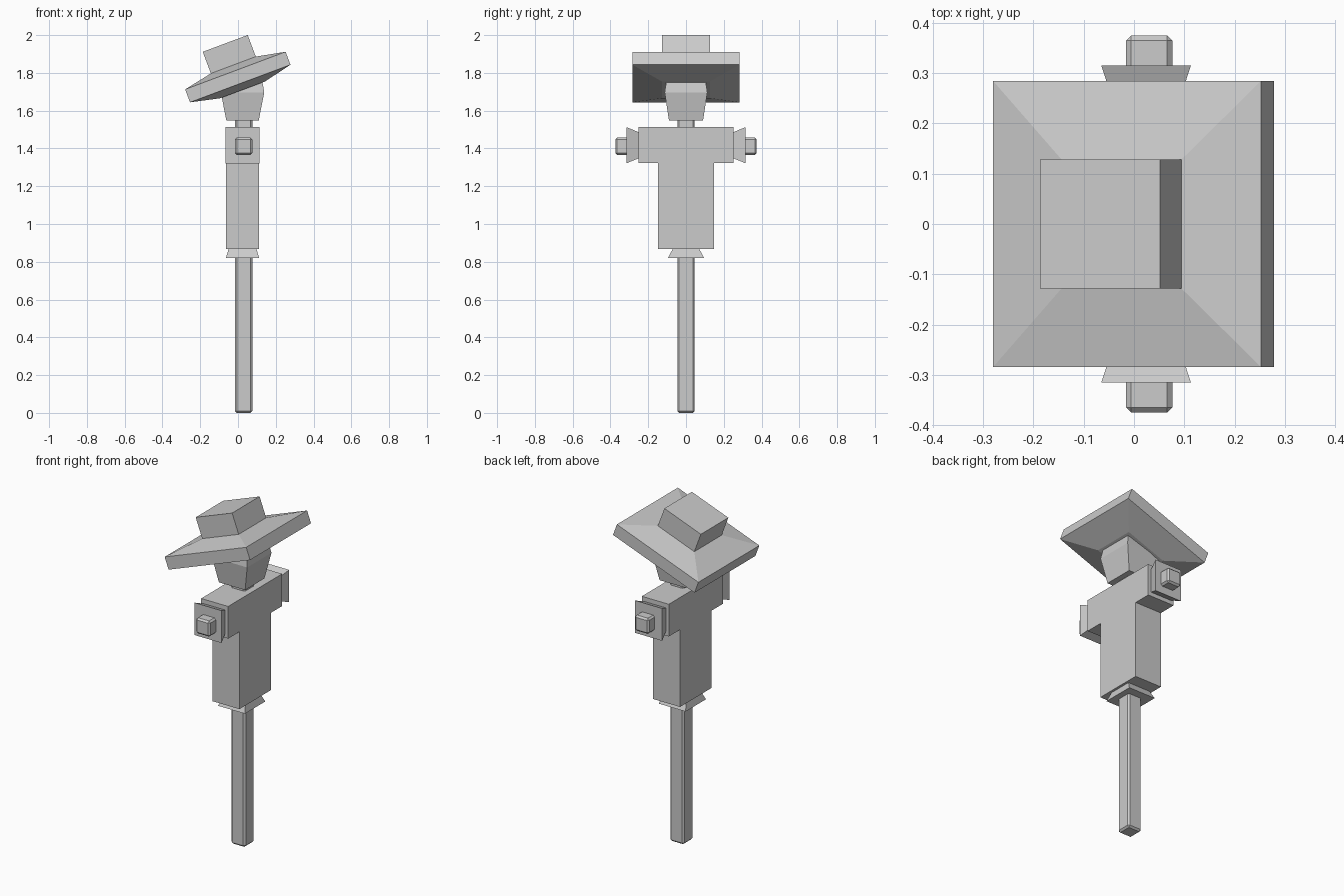
import bpy
import bmesh
from math import radians
from mathutils import Matrix, Vector

default = bpy.data.objects.get("Cube")
if default:
    bpy.data.objects.remove(default, do_unlink=True)

grey = bpy.data.materials.new("plain grey")
grey.use_nodes = True
colour = (0.6, 0.6, 0.6, 1)
grey.diffuse_color = colour
grey.node_tree.nodes["Principled BSDF"].inputs["Base Color"].default_value = colour


def finish(name, bm, matrix=Matrix()):
    bm.transform(matrix)
    bmesh.ops.recalc_face_normals(bm, faces=bm.faces)
    mesh = bpy.data.meshes.new(name)
    bm.to_mesh(mesh)
    bm.free()
    mesh.materials.append(grey)
    obj = bpy.data.objects.new(name, mesh)
    bpy.context.collection.objects.link(obj)
    return obj


def loft(name, sections, matrix=Matrix()):
    """Stack rectangles given as (z, half width x, half width y)."""
    bm = bmesh.new()
    rings = [[bm.verts.new((sx * hx, sy * hy, z))
              for sx, sy in ((-1, -1), (1, -1), (1, 1), (-1, 1))]
             for z, hx, hy in sections]
    for low, high in zip(rings, rings[1:]):
        for i in range(4):
            j = (i + 1) % 4
            bm.faces.new((low[i], low[j], high[j], high[i]))
    bm.faces.new(rings[0][::-1])
    bm.faces.new(rings[-1])
    return finish(name, bm, matrix)


def pole(name, length, matrix):
    """Square bar with chamfered edges, centred on its own origin."""
    obj = loft(name, [(-length / 2, 0.046, 0.046), (length / 2, 0.046, 0.046)], matrix)
    bevel = obj.modifiers.new("chamfer", "BEVEL")
    bevel.width = 0.01
    bevel.segments = 1


BODY_X = 0.024
POLE_X = 0.03
ARM_Z = 1.417

# Wooden cross
pole("upright_post", 1.65, Matrix.Translation((POLE_X, 0, 0.825)))
pole("crossbar", 0.748,
     Matrix.Translation((POLE_X, 0, 1.412)) @ Matrix.Rotation(radians(90), 4, "X"))

# T-shaped shirt, extruded from its side outline
half = [(0.147, 0.867), (0.147, 1.323), (0.252, 1.323), (0.252, 1.513)]
outline = half + [(-y, z) for y, z in reversed(half)]
bm = bmesh.new()
face = bm.faces.new([bm.verts.new((BODY_X - 0.088, y, z)) for y, z in outline])
extruded = bmesh.ops.extrude_face_region(bm, geom=[face])["geom"]
bmesh.ops.translate(bm, vec=Vector((0.176, 0, 0)),
                    verts=[v for v in extruded if isinstance(v, bmesh.types.BMVert)])
# Keep the cap that extrusion leaves behind
if face.is_valid is False or len(bm.faces) < len(outline) + 2:
    bmesh.ops.holes_fill(bm, edges=bm.edges, sides=0)
finish("shirt", bm)

# Flared hem and sleeve ends
loft("shirt_hem", [(0.82, 0.088, 0.095), (0.867, 0.074, 0.071)],
     Matrix.Translation((BODY_X, 0, 0)))
for name, angle in (("left_sleeve_end", 90), ("right_sleeve_end", -90)):
    loft(name, [(0.25, 0.068, 0.069), (0.315, 0.089, 0.0955)],
         Matrix.Translation((BODY_X, 0, ARM_Z)) @ Matrix.Rotation(radians(angle), 4, "X"))

# Head
loft("head", [(1.547, 0.0855, 0.09), (1.697, 0.115, 0.113), (1.82, 0.093, 0.093)],
     Matrix.Translation((BODY_X, 0, 0)))

# Tilted hat
tilt = Matrix.Translation((-0.001, 0, 1.778)) @ Matrix.Rotation(radians(-20.5), 4, "Y")
loft("hat_brim", [(-0.0725, 0.127, 0.128), (-0.0365, 0.284, 0.284),
                  (0.0365, 0.284, 0.284), (0.068, 0.127, 0.128)], tilt)
loft("hat_crown", [(0.06, 0.127, 0.128), (0.19, 0.127, 0.128)], tilt)
